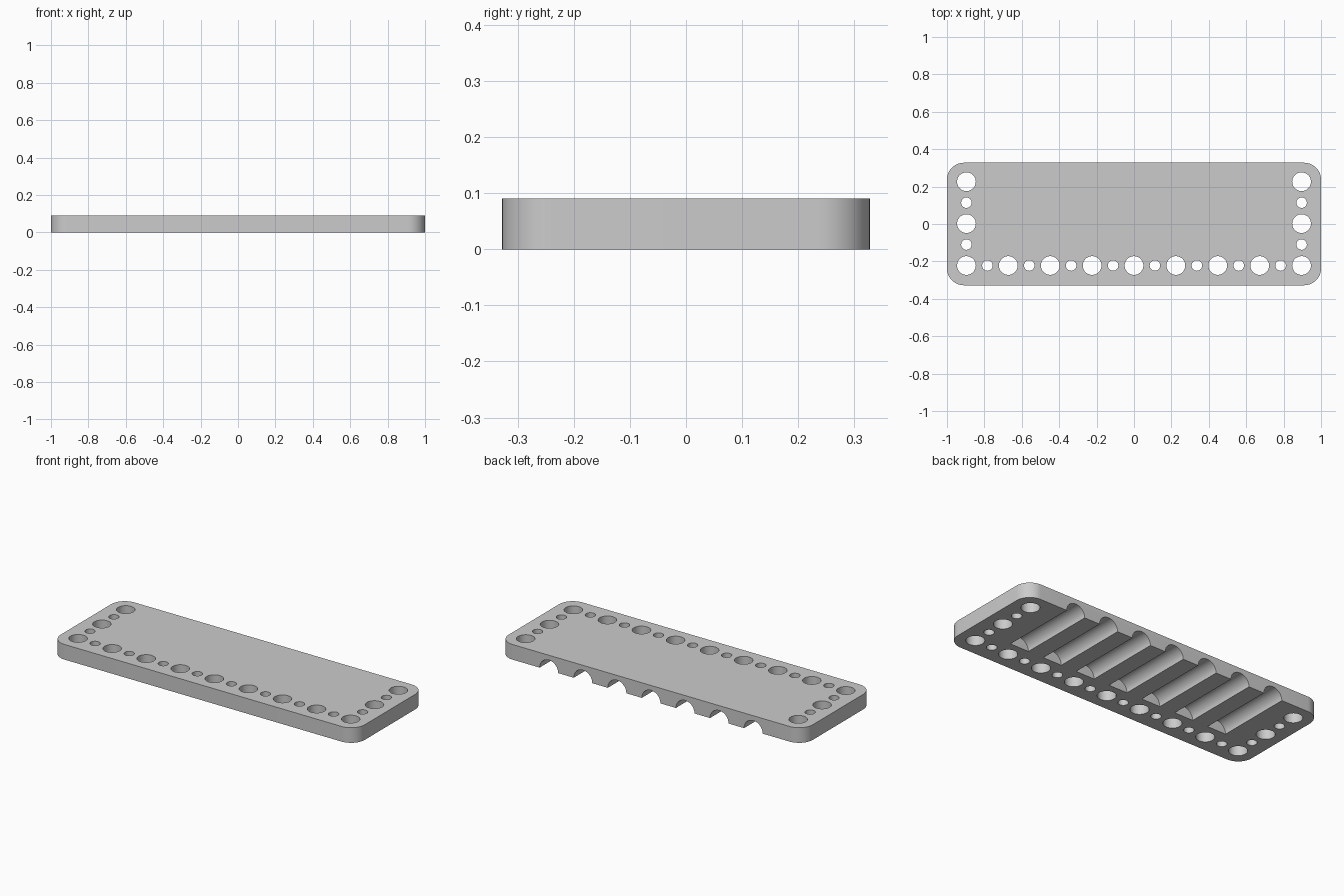
import bpy, bmesh
from math import pi, radians
from mathutils import Matrix, Vector

if "Cube" in bpy.data.objects:
    bpy.data.objects.remove(bpy.data.objects["Cube"], do_unlink=True)

LENGTH, WIDTH, HEIGHT, CORNER = 2.0, 0.655, 0.09, 0.09
STEP = 0.224                    # pitch of large holes and grooves
BIG, SMALL = 0.05, 0.028        # hole radii
GROOVE, GROOVE_FRONT = 0.061, -0.13
ROW_Y = -0.222                  # front row of holes


def make_object(name, bm):
    mesh = bpy.data.meshes.new(name)
    bm.to_mesh(mesh)
    bm.free()
    obj = bpy.data.objects.new(name, mesh)
    bpy.context.collection.objects.link(obj)
    return obj


def cylinder(bm, radius, depth, matrix, sides):
    bmesh.ops.create_cone(bm, cap_ends=True, segments=sides, radius1=radius,
                          radius2=radius, depth=depth, matrix=matrix)


# Plate with rounded vertical corners
bm = bmesh.new()
bmesh.ops.create_cube(bm, size=1, matrix=Matrix.Translation((0, 0, HEIGHT / 2))
                      @ Matrix.Diagonal((LENGTH, WIDTH, HEIGHT, 1)))
uprights = [e for e in bm.edges if abs(e.verts[0].co.z - e.verts[1].co.z) > HEIGHT / 2]
bmesh.ops.bevel(bm, geom=uprights, offset=CORNER, segments=12, profile=0.5, affect='EDGES')
plate = make_object("plate", bm)

# Alternating large and small holes along the front and both ends
spots = [(i * STEP / 2, ROW_Y, i % 2) for i in range(-8, 9)]
spots += [(side * 4 * STEP, ROW_Y + j * STEP / 2, j % 2)
          for side in (-1, 1) for j in range(1, 5)]
bm = bmesh.new()
for x, y, odd in spots:
    cylinder(bm, SMALL if odd else BIG, HEIGHT * 3,
             Matrix.Translation((x, y, HEIGHT / 2)), 48)

# Half-round grooves underneath, open at the back
groove_length = WIDTH / 2 + 0.1 - GROOVE_FRONT
for i in range(-3, 4):
    centre = Vector((i * STEP, GROOVE_FRONT + groove_length / 2, 0))
    cylinder(bm, GROOVE, groove_length,
             Matrix.Translation(centre) @ Matrix.Rotation(pi / 2, 4, 'X'), 64)
cutter = make_object("hole_and_groove_cutter", bm)
cutter.hide_render = True

cut = plate.modifiers.new("cut", 'BOOLEAN')
cut.operation, cut.solver, cut.object = 'DIFFERENCE', 'EXACT', cutter

bpy.ops.object.select_all(action='DESELECT')
plate.select_set(True)
bpy.context.view_layer.objects.active = plate
bpy.ops.object.modifier_apply(modifier=cut.name)
bpy.data.objects.remove(cutter, do_unlink=True)
bpy.ops.object.shade_smooth_by_angle(angle=radians(30))

# Plain grey
grey = bpy.data.materials.new("plain_grey")
grey.use_nodes = True
colour = (0.6, 0.6, 0.6, 1)
grey.diffuse_color = colour
grey.node_tree.nodes["Principled BSDF"].inputs["Base Color"].default_value = colour
plate.data.materials.clear()
plate.data.materials.append(grey)
